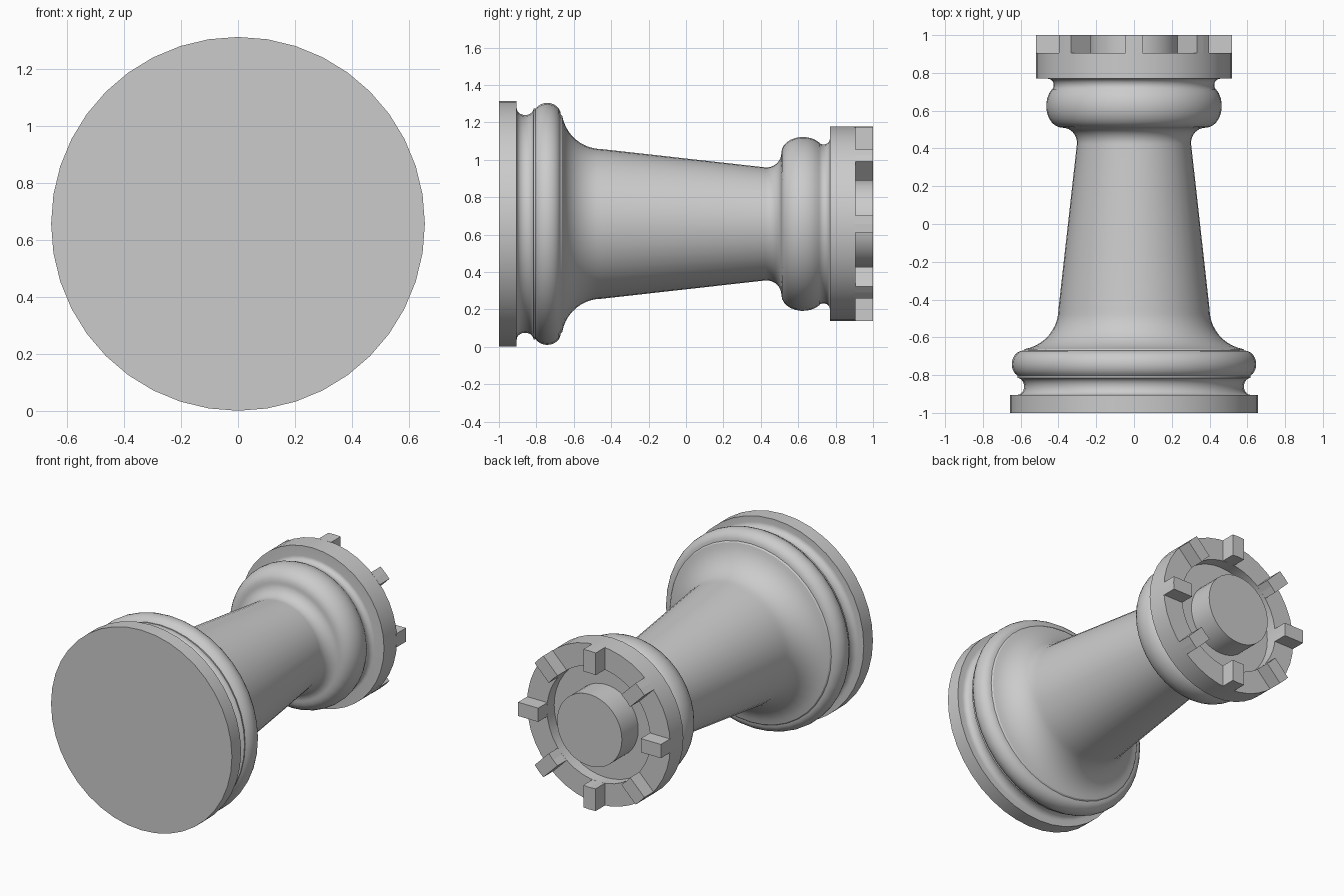
import bpy, bmesh, math
from math import cos, sin, radians, sqrt
from mathutils import Matrix

cube = bpy.data.objects.get("Cube")
if cube:
    bpy.data.objects.remove(cube, do_unlink=True)

AXIS_Z = 0.657
SIDES = 40
CROWN_R, RIM_R, RIM_Y = 0.52, 0.375, 0.905

grey = bpy.data.materials.new("light_grey")
grey.use_nodes = True
colour = (0.6, 0.6, 0.6, 1)
grey.diffuse_color = colour
grey.node_tree.nodes["Principled BSDF"].inputs["Base Color"].default_value = colour


def finish(bm, name):
    bmesh.ops.recalc_face_normals(bm, faces=bm.faces)
    mesh = bpy.data.meshes.new(name)
    bm.to_mesh(mesh)
    bm.free()
    mesh.materials.append(grey)
    obj = bpy.data.objects.new(name, mesh)
    bpy.context.collection.objects.link(obj)
    obj.location.z = AXIS_Z
    return obj


def arc(y, r, size_y, size_r, start, end, steps=10):
    """Elliptical piece of the profile as (y, radius) points."""
    angles = [radians(start + (end - start) * i / steps) for i in range(steps + 1)]
    return [(y + size_y * cos(a), r + size_r * sin(a)) for a in angles]


# Turned body: foot, grooves, rounded rings, tapered stem, crown and centre post
profile = [(-1, 0), (-1, 0.656), (-0.905, 0.656)]
profile += arc(-0.86, 0.618, 0.045, 0.036, 180, 360)       # foot groove
profile += arc(-0.742, 0.585, 0.072, 0.062, 150, 0)        # foot ring
profile += arc(-0.45, 0.615, 0.215, 0.215, 190, 270)       # flare into stem
profile += arc(0.43, 0.38, 0.08, 0.078, 265, 350)          # neck fillet
profile += arc(0.625, 0.38, 0.115, 0.085, 180, 40)         # neck ring
profile += arc(0.735, 0.455, 0.034, 0.03, 230, 360)        # neck groove
profile += [(0.77, CROWN_R), (RIM_Y, CROWN_R), (RIM_Y, RIM_R), (0.83, RIM_R),
            (0.83, 0.235), (1, 0.235), (1, 0)]

bm = bmesh.new()
verts = [bm.verts.new((0, y, r)) for y, r in profile]
edges = [bm.edges.new(pair) for pair in zip(verts, verts[1:])]
bmesh.ops.spin(bm, geom=verts + edges, cent=(0, 0, 0), axis=(0, 1, 0),
               angle=math.tau, steps=SIDES, use_duplicate=False)
bmesh.ops.remove_doubles(bm, verts=bm.verts, dist=0.0005)
body = finish(bm, "turned_body")
bpy.context.view_layer.objects.active = body
body.select_set(True)
bpy.ops.object.shade_smooth_by_angle(angle=radians(30))

# Eight battlement blocks standing on the crown rim
HALF = 0.045
outer = sqrt(CROWN_R ** 2 - HALF ** 2)
inner = sqrt(RIM_R ** 2 - HALF ** 2)
outline = [(-HALF, inner), (-HALF, outer), (0, CROWN_R), (HALF, outer),
           (HALF, inner), (0, RIM_R)]
bm = bmesh.new()
for i in range(8):
    turn = Matrix.Rotation(i * math.tau / 8, 4, 'Y')
    ring = [bm.verts.new((x, RIM_Y - 0.005, z)) for x, z in outline]
    base = bm.faces.new(ring)
    top = bmesh.ops.extrude_face_region(bm, geom=[base], use_keep_orig=True)["geom"]
    raised = [v for v in top if isinstance(v, bmesh.types.BMVert)]
    for v in raised:
        v.co.y = 1
    bmesh.ops.transform(bm, matrix=turn, verts=ring + raised)
finish(bm, "battlements")
